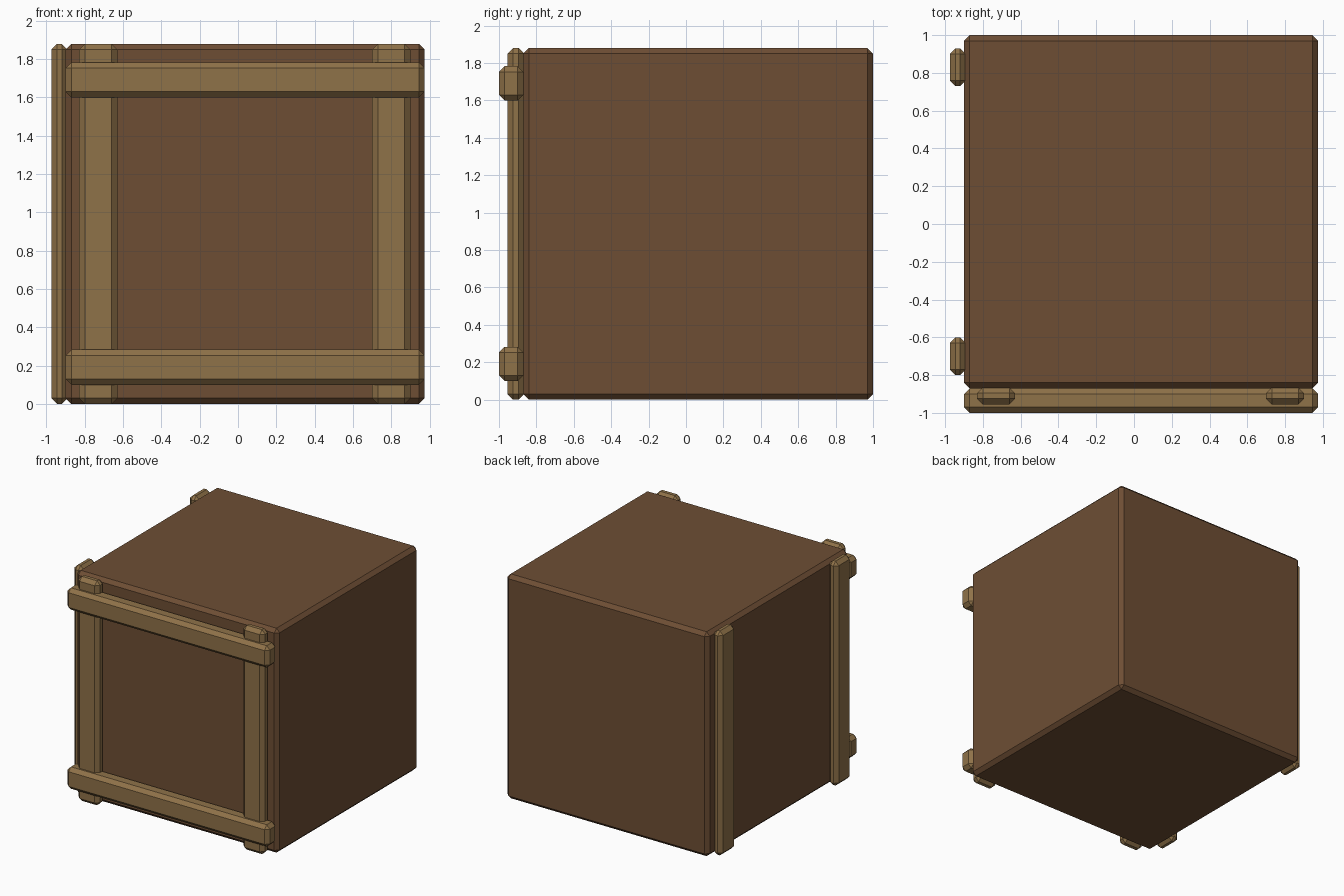
import bpy
import bmesh
from mathutils import Vector

if "Cube" in bpy.data.objects:
    bpy.data.objects.remove(bpy.data.objects["Cube"])


def material(name, color):
    m = bpy.data.materials.new(name)
    m.diffuse_color = (*color, 1)
    m.use_nodes = True
    m.node_tree.nodes["Principled BSDF"].inputs["Base Color"].default_value = m.diffuse_color
    return m


dark_wood = material("dark_wood", (0.155, 0.076, 0.034))
light_wood = material("light_wood", (0.275, 0.168, 0.066))


def chamfered_box(name, x, y, z, mat, chamfer=0.03):
    """Box from (min, max) ranges on each axis with flat chamfered edges."""
    bm = bmesh.new()
    bmesh.ops.create_cube(bm, size=1)
    size = Vector((x[1] - x[0], y[1] - y[0], z[1] - z[0]))
    bmesh.ops.scale(bm, vec=size, verts=bm.verts)
    bmesh.ops.bevel(bm, geom=bm.edges[:], offset=chamfer, segments=1,
                    affect='EDGES', offset_type='OFFSET')
    mesh = bpy.data.meshes.new(name)
    bm.to_mesh(mesh)
    bm.free()
    mesh.materials.append(mat)
    obj = bpy.data.objects.new(name, mesh)
    obj.location = (sum(x) / 2, sum(y) / 2, sum(z) / 2)
    bpy.context.collection.objects.link(obj)
    return obj


box_x, box_y, box_z = (-0.90, 0.975), (-0.87, 1.0), (0.0, 1.88)

# Crate body
chamfered_box("crate_body", box_x, box_y, box_z, dark_wood)

# Upright battens on the front
for side, x in (("left", -0.83), ("right", 0.70)):
    chamfered_box(f"front_upright_{side}", (x, x + 0.20), (-0.955, -0.865),
                  box_z, light_wood)

# Cross rails on the front, over the uprights
for level, z in (("lower", 0.10), ("upper", 1.60)):
    chamfered_box(f"front_rail_{level}", box_x, (-1.0, -0.87),
                  (z, z + 0.183), light_wood)

# Upright battens on the left side
for place, y in (("front", -0.80), ("back", 0.73)):
    chamfered_box(f"side_upright_{place}", (-0.975, -0.89), (y, y + 0.20),
                  box_z, light_wood)
